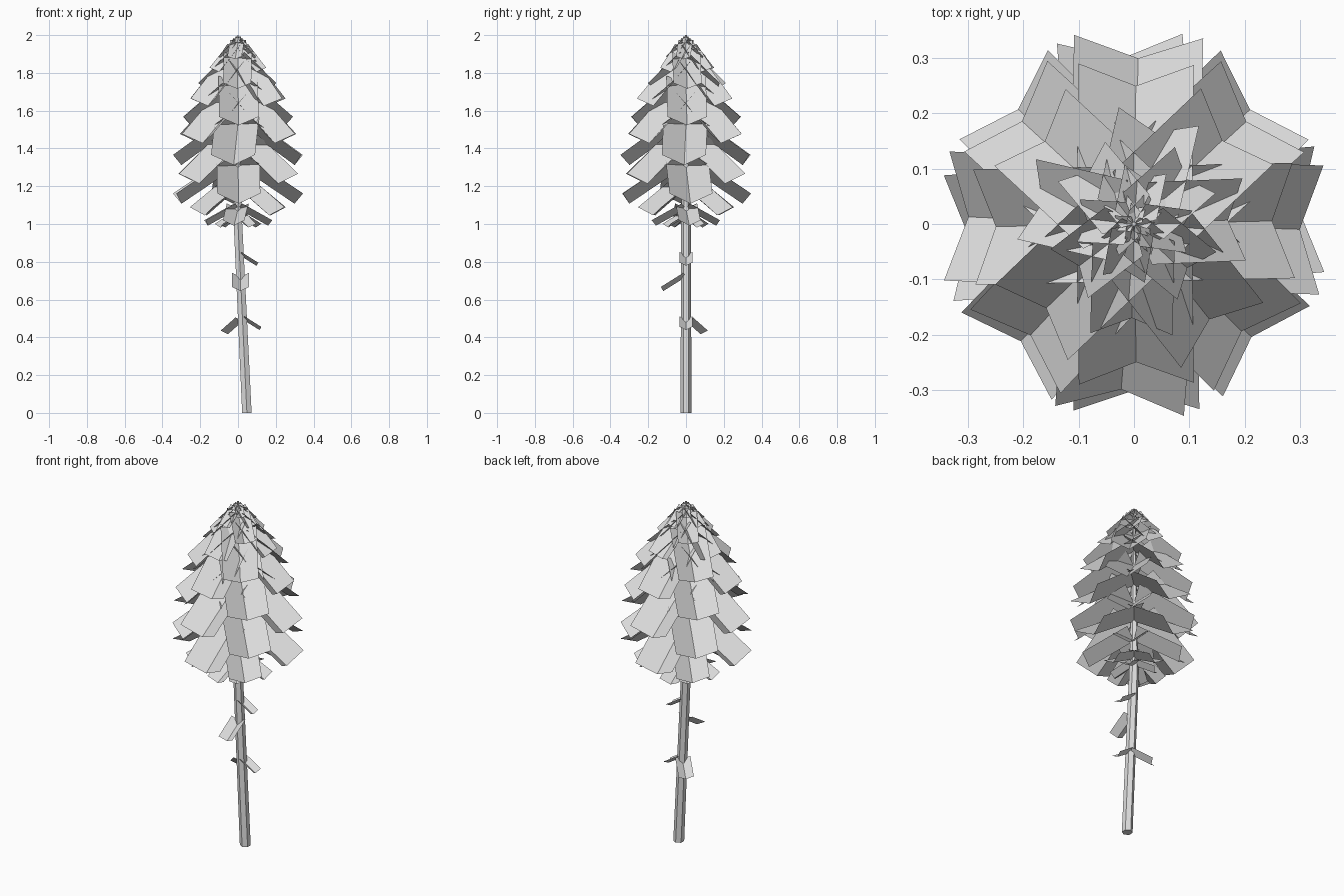
import bpy, bmesh, math, random
from mathutils import Matrix, Vector

random.seed(4)
cube = bpy.data.objects.get("Cube")
if cube:
    bpy.data.objects.remove(cube, do_unlink=True)

grey = bpy.data.materials.new("light_grey")
grey.use_nodes = True
colour = (0.73, 0.73, 0.73, 1)
grey.diffuse_color = colour
grey.node_tree.nodes["Principled BSDF"].inputs["Base Color"].default_value = colour


def finish(bm, name):
    mesh = bpy.data.meshes.new(name)
    bm.to_mesh(mesh)
    bm.free()
    mesh.materials.append(grey)
    obj = bpy.data.objects.new(name, mesh)
    bpy.context.collection.objects.link(obj)


def trunk_x(z):
    return 0.047 * max(0, 1 - z)


def add_leaf(bm, height, reach, droop_degrees, turn_degrees):
    """Folded rectangular sheet: a drooping trough growing out of the trunk."""
    droop = math.radians(droop_degrees)
    length = reach / math.cos(droop)
    half, rise = length * 0.315, length * 0.18
    place = (Matrix.Translation((trunk_x(height), 0, height))
             @ Matrix.Rotation(math.radians(turn_degrees), 4, 'Z')
             @ Matrix.Rotation(droop, 4, 'Y'))
    rows = [[bm.verts.new(place @ Vector((x, side * half, abs(side) * rise)))
             for side in (-1, 0, 1)] for x in (0, length)]
    for i in (0, 1):
        bm.faces.new((rows[0][i], rows[1][i], rows[1][i + 1], rows[0][i + 1]))


# Six-sided trunk, leaning below the crown and tapering to the tip
bm = bmesh.new()
rings = []
for z, radius in ((0, 0.029), (1, 0.026), (2, 0.004)):
    rings.append([bm.verts.new((trunk_x(z) + radius * math.sin(k * math.pi / 3),
                                radius * math.cos(k * math.pi / 3), z))
                  for k in range(6)])
for low, high in zip(rings, rings[1:]):
    for k in range(6):
        n = (k + 1) % 6
        bm.faces.new((low[k], low[n], high[n], high[k]))
bm.faces.new(rings[0])
bm.faces.new(rings[-1])
bmesh.ops.recalc_face_normals(bm, faces=bm.faces)
finish(bm, "trunk")

# Crown: whorls of four leaves (height, reach, droop), each turned 45 degrees
whorls = [(1.04, 0.11, 28), (1.08, 0.16, 29), (1.19, 0.24, 31), (1.31, 0.30, 34),
          (1.42, 0.295, 35), (1.53, 0.30, 36), (1.65, 0.275, 39), (1.74, 0.25, 41),
          (1.83, 0.22, 43), (1.88, 0.17, 44), (1.93, 0.125, 45), (1.96, 0.085, 46),
          (1.975, 0.05, 46), (1.988, 0.03, 46)]
bm = bmesh.new()
for i, (height, reach, droop) in enumerate(whorls):
    spread = 3 if reach > 0.23 else 10
    turn = 45 * (i % 2 == 0) + random.uniform(-spread, spread)
    for k in range(4):
        add_leaf(bm, height, reach, droop,
                 90 * k + turn + random.uniform(-spread, spread))
finish(bm, "crown_leaves")

# Lone leaves along the bare trunk
bm = bmesh.new()
for height, reach, turn in ((0.835, 0.09, 0), (0.72, 0.12, -90),
                            (0.495, 0.09, 0), (0.485, 0.11, 135)):
    add_leaf(bm, height, reach, 32, turn)
finish(bm, "stem_leaves")
